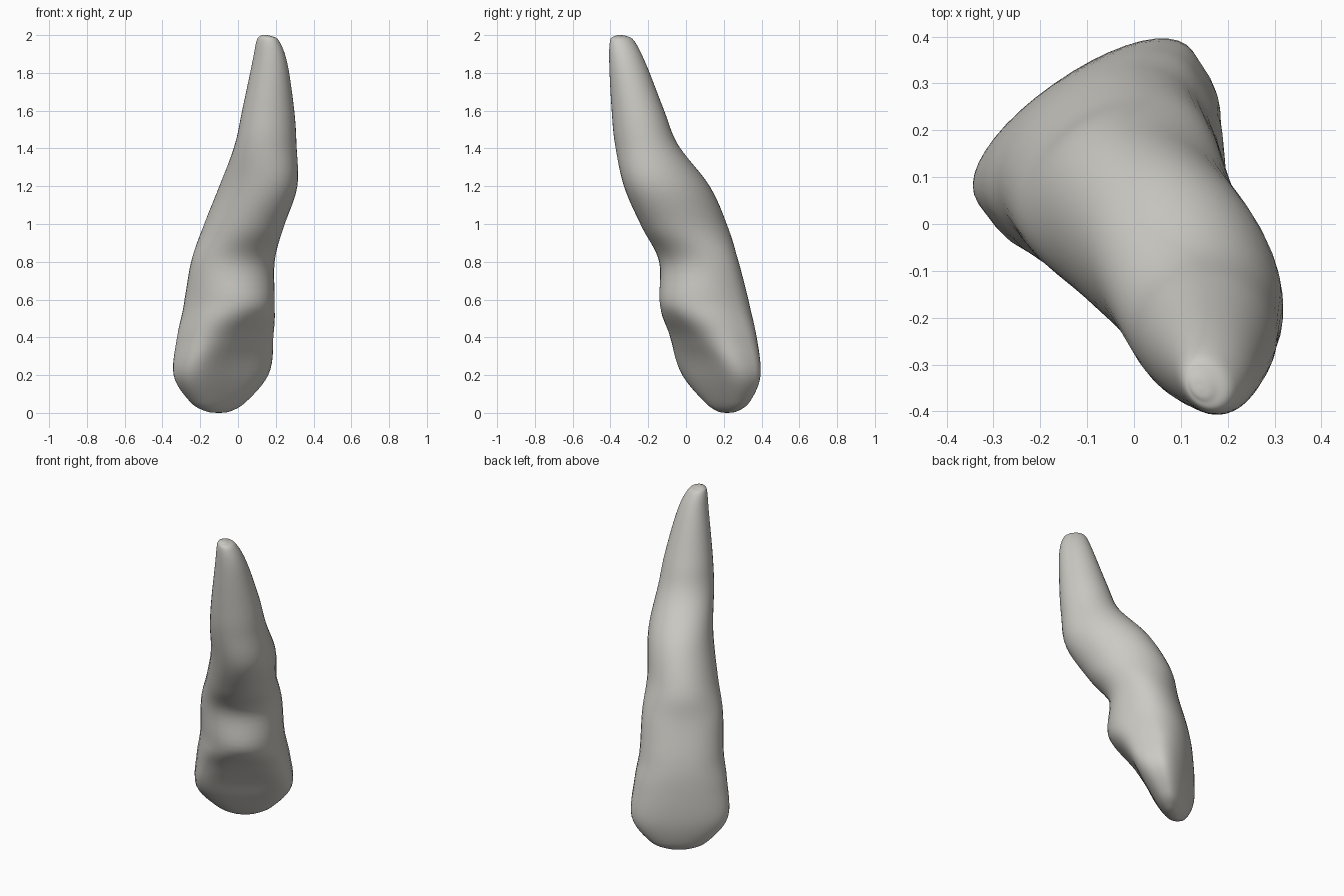
import bpy
import bmesh
import math

default_cube = bpy.data.objects.get("Cube")
if default_cube:
    bpy.data.objects.remove(default_cube, do_unlink=True)

# The tooth is turned about the vertical: one axis runs across it, one towards its inner side
TURN = math.radians(35)
SEGMENTS = 40
STEPS = 6

# Key outlines: height, sideways shift, half width, outer side, inner side
KEYS = [
    (0, .04, .01, -.24, -.23),
    (.01, .04, .08, -.27, -.2),
    (.06, .04, .17, -.31, -.15),
    (.2, .035, .275, -.34, -.06),
    (.4, .03, .265, -.34, .04),
    (.57, .025, .24, -.32, .14),
    (.8, .02, .23, -.26, .135),
    (.98, .02, .2, -.22, .26),
    (1.2, .03, .185, -.1, .39),
    (1.42, 0, .16, .085, .425),
    (1.6, -.015, .137, .16, .44),
    (1.85, -.04, .09, .25, .45),
    (1.97, -.065, .055, .3, .435),
    (1.995, -.08, .025, .335, .4),
    (2, -.085, .005, .365, .375),
]


def limit(value):
    return max(0, min(1, value))


def blend(a, b, c, d, t):
    """Smooth curve from b to c that takes its slopes from the neighbours."""
    slope_b, slope_c = (c - a) / 2, (d - b) / 2
    rise = c - b
    return b + t * (slope_b + t * (3 * rise - 2 * slope_b - slope_c
                                   + t * (slope_b + slope_c - 2 * rise)))


def smooth_sections(keys):
    """Fill in outlines between the key outlines."""
    padded = [keys[0], *keys, keys[-1]]
    sections = []
    for group in zip(padded, padded[1:], padded[2:], padded[3:]):
        for step in range(STEPS):
            sections.append([blend(*values, step / STEPS) for values in zip(*group)])
    return sections + [keys[-1]]


def rounded(value, squareness):
    """Signed power that turns a circle into a squarer outline."""
    return math.copysign(abs(value) ** (2 / squareness), value)


def section_ring(bm, section):
    """Add one closed outline of the tooth and return its vertices."""
    height, shift, half_width, outer, inner = section
    # The crown is flatter outside, and square and hollow inside near the biting edge
    crown = limit((1 - height) / .4)
    hollow = limit(1.1 - abs(height - .27) / .27)
    middle = outer + (inner - outer) * (.5 - .12 * crown)
    ring = []
    for step in range(SEGMENTS):
        angle = math.tau * step / SEGMENTS
        is_inner = math.sin(angle) > 0
        squareness = 2 + (1.2 * hollow if is_inner else .15 * crown)
        across = rounded(math.cos(angle), squareness)
        depth = abs(rounded(math.sin(angle), squareness))
        forward = middle + ((inner if is_inner else outer) - middle) * depth
        if is_inner:
            forward -= .035 * hollow * (1 - across ** 2)
        side = shift + half_width * across
        ring.append(bm.verts.new((
            side * math.cos(TURN) + forward * math.sin(TURN),
            side * math.sin(TURN) - forward * math.cos(TURN),
            height)))
    return ring


def make_material(name, colour):
    material = bpy.data.materials.new(name)
    material.use_nodes = True
    material.diffuse_color = colour
    for node in material.node_tree.nodes:
        if node.type == 'BSDF_PRINCIPLED':
            node.inputs["Base Color"].default_value = colour
    return material


# Tooth: crown below, root above, lofted through the outlines
bm = bmesh.new()
rings = [section_ring(bm, section) for section in smooth_sections(KEYS)]
for lower, upper in zip(rings, rings[1:]):
    for i in range(SEGMENTS):
        j = (i + 1) % SEGMENTS
        bm.faces.new((lower[i], lower[j], upper[j], upper[i]))
bm.faces.new(rings[0])
bm.faces.new(rings[-1])
bmesh.ops.recalc_face_normals(bm, faces=bm.faces)
for face in bm.faces:
    face.smooth = True
mesh = bpy.data.meshes.new("tooth")
bm.to_mesh(mesh)
bm.free()

tooth = bpy.data.objects.new("tooth", mesh)
bpy.context.collection.objects.link(tooth)
mesh.materials.append(make_material("warm grey enamel", (.6, .59, .55, 1)))
